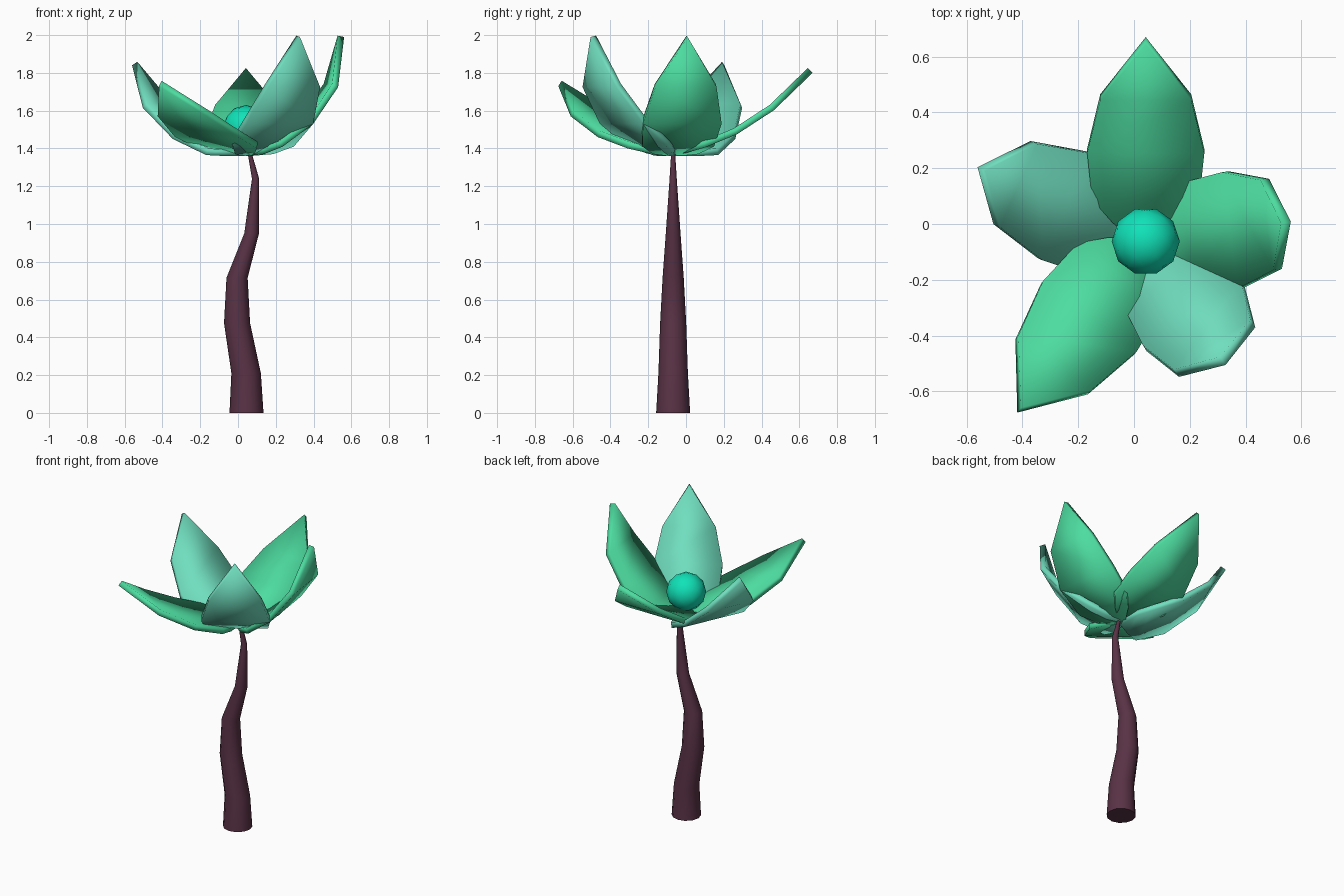
import bpy, bmesh
from math import cos, sin, radians, pi
from mathutils import Vector

if "Cube" in bpy.data.objects:
    bpy.data.objects.remove(bpy.data.objects["Cube"])

CX, CY = 0.042, -0.065


def material(name, rgb):
    m = bpy.data.materials.new(name)
    m.diffuse_color = (*rgb, 1)
    m.use_nodes = True
    m.node_tree.nodes["Principled BSDF"].inputs["Base Color"].default_value = m.diffuse_color
    return m


def finish(bm, name, mat):
    mesh = bpy.data.meshes.new(name)
    bm.to_mesh(mesh)
    bm.free()
    ob = bpy.data.objects.new(name, mesh)
    bpy.context.collection.objects.link(ob)
    mesh.materials.append(mat)
    bpy.ops.object.select_all(action='DESELECT')
    ob.select_set(True)
    bpy.context.view_layer.objects.active = ob
    bpy.ops.object.shade_smooth_by_angle(angle=radians(35))
    return ob


bark = material("stem_plum", (0.10, 0.032, 0.06))
green = material("petal_green", (0.074, 0.716, 0.352))
teal = material("petal_teal", (0.162, 0.73, 0.515))
core = material("centre_teal", (0.005, 0.76, 0.48))

# Stem: tapered rings along a wavy path (x, z, radius)
PATH = [(0.045, 0, 0.09), (0.043, 0.21, 0.078), (-0.005, 0.475, 0.069),
        (-0.005, 0.715, 0.056), (0.072, 0.95, 0.039), (0.093, 1.24, 0.019),
        (0.045, 1.45, 0.006)]
SIDES = 12
bm = bmesh.new()
rings = [[bm.verts.new((x + r * cos(2 * pi * k / SIDES),
                        -0.068 + r * sin(2 * pi * k / SIDES), z))
          for k in range(SIDES)] for x, z, r in PATH]
for a, b in zip(rings, rings[1:]):
    for k in range(SIDES):
        n = (k + 1) % SIDES
        bm.faces.new((a[k], a[n], b[n], b[k]))
bm.faces.new(rings[0][::-1])
bm.faces.new(rings[-1])
finish(bm, "stem", bark)

# Petals: shared outline widths, each with its own bend (radius, height)
WIDTHS = [0.03, 0.12, 0.192, 0.21, 0.163]


def petal(name, azimuth, profile, mat):
    a = radians(azimuth)
    out, side = Vector((cos(a), sin(a), 0)), Vector((-sin(a), cos(a), 0))
    pts = [Vector((CX, CY, z)) + out * r for r, z in profile]
    bm = bmesh.new()
    rows = [(bm.verts.new(p + side * w), bm.verts.new(p - side * w))
            for p, w in zip(pts, WIDTHS)]
    for (l, r), (l2, r2) in zip(rows, rows[1:]):
        bm.faces.new((l, r, r2, l2))
    bm.faces.new((*rows[-1], bm.verts.new(pts[-1])))
    ob = finish(bm, name, mat)
    mod = ob.modifiers.new("thickness", 'SOLIDIFY')
    mod.thickness = 0.036
    mod.offset = 1


STEEP = [(0, 1.36), (0.08, 1.37), (0.17, 1.41), (0.33, 1.53), (0.47, 1.725), (0.525, 1.99)]
petal("back_petal", 90,
      [(0, 1.365), (0.08, 1.38), (0.165, 1.405), (0.335, 1.475), (0.53, 1.602), (0.735, 1.80)], green)
petal("right_petal", 8, STEEP, green)
petal("front_right_petal", -57, STEEP, teal)
petal("front_left_petal", -127,
      [(0, 1.36), (0.08, 1.375), (0.16, 1.40), (0.345, 1.46), (0.56, 1.57), (0.765, 1.73)], green)
petal("left_petal", 156,
      [(0, 1.36), (0.07, 1.36), (0.145, 1.365), (0.33, 1.45), (0.525, 1.615), (0.66, 1.84)], teal)

# Round flower centre
bm = bmesh.new()
bmesh.ops.create_icosphere(bm, subdivisions=2, radius=0.122)
ob = finish(bm, "flower_centre", core)
ob.location = (CX, -0.062, 1.508)
ob.rotation_euler.z = radians(18)
bpy.ops.object.shade_smooth()
